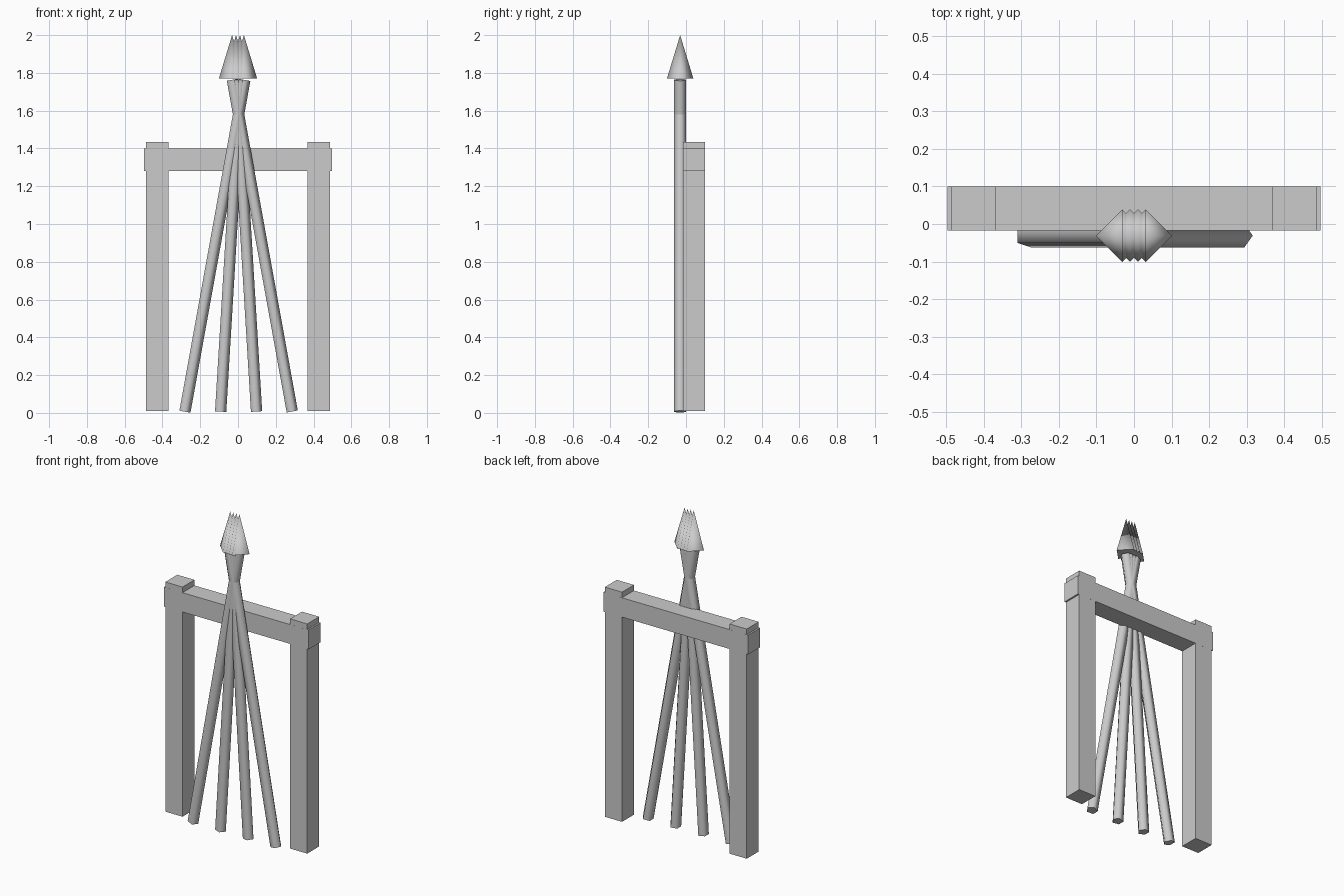
import bpy
from math import radians
from mathutils import Vector

if "Cube" in bpy.data.objects:
    bpy.data.objects.remove(bpy.data.objects["Cube"])

SPEAR_Y = -0.031


def box(name, lo, hi):
    lo, hi = Vector(lo), Vector(hi)
    bpy.ops.mesh.primitive_cube_add(size=1, location=(lo + hi) / 2)
    ob = bpy.context.object
    ob.name = name
    ob.scale = hi - lo
    bpy.ops.object.transform_apply(location=False, rotation=False, scale=True)
    return ob


def tapered(name, sides, r1, r2, start, end):
    """Faceted, smooth-shaded cone or rod with its first corner on +x."""
    start, end = Vector(start), Vector(end)
    axis = end - start
    bpy.ops.mesh.primitive_cone_add(vertices=sides, radius1=r1, radius2=r2, depth=axis.length)
    ob = bpy.context.object
    ob.name = name
    # blender puts the first corner on +y, so turn it to +x
    bpy.ops.object.select_all(action='DESELECT')
    ob.select_set(True)
    ob.rotation_euler.z = radians(-90)
    bpy.ops.object.transform_apply(location=False, rotation=True, scale=False)
    ob.rotation_mode = 'QUATERNION'
    ob.rotation_quaternion = Vector((0, 0, 1)).rotation_difference(axis)
    ob.location = (start + end) / 2
    bpy.ops.object.shade_smooth_by_angle(angle=1.55)
    return ob


# rack: two square posts and a crossbeam
for side, label in ((-1, "left"), (1, "right")):
    x = side * 0.428
    box(label + "_post", (x - 0.059, -0.017, 0.01), (x + 0.059, 0.1, 1.435))
box("crossbeam", (-0.497, -0.0172, 1.28), (0.497, 0.1002, 1.4))

# four fanned spears crossing near the top, each with an upright tip
for i, (foot, top) in enumerate(((-0.284, 0.033), (-0.095, 0.011), (0.095, -0.011), (0.284, -0.033))):
    tapered(f"spear_shaft_{i + 1}", 5, 0.033, 0.033, (foot, SPEAR_Y, 0.007), (top, SPEAR_Y, 1.763))
    tip = top * 0.95
    tapered(f"spear_tip_{i + 1}", 4, 0.07, 0, (tip, SPEAR_Y, 1.77), (tip, SPEAR_Y, 2.0))
